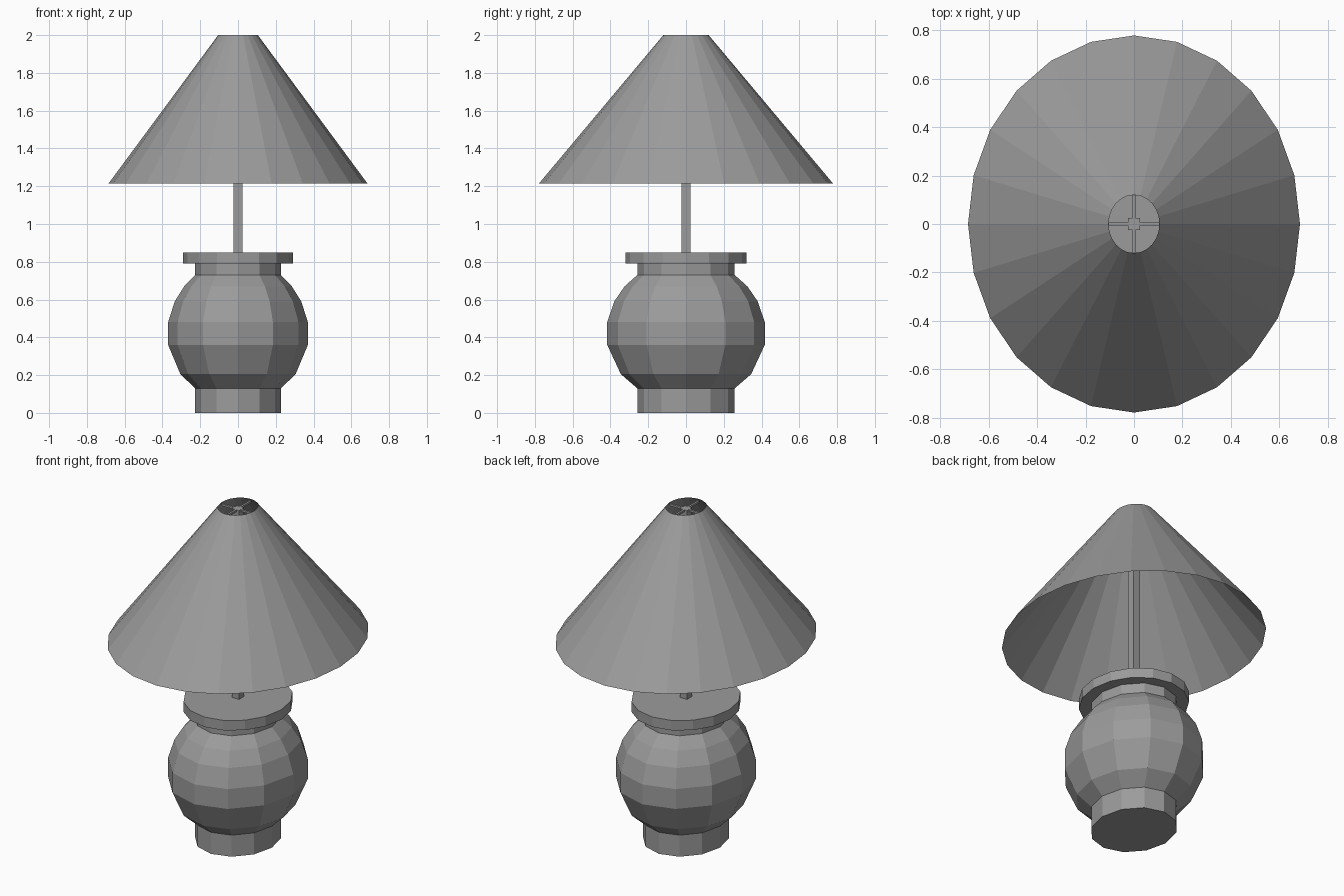
import bpy, bmesh
from math import cos, sin, pi

if "Cube" in bpy.data.objects:
    bpy.data.objects.remove(bpy.data.objects["Cube"])

# Dark grey used on every part
dark_grey = bpy.data.materials.new("dark_grey")
dark_grey.diffuse_color = (0.33, 0.33, 0.33, 1)
dark_grey.use_nodes = True
dark_grey.node_tree.nodes["Principled BSDF"].inputs["Base Color"].default_value = dark_grey.diffuse_color


def make_object(name, bm):
    bmesh.ops.recalc_face_normals(bm, faces=bm.faces)
    mesh = bpy.data.meshes.new(name)
    bm.to_mesh(mesh)
    bm.free()
    mesh.materials.append(dark_grey)
    obj = bpy.data.objects.new(name, mesh)
    bpy.context.collection.objects.link(obj)
    return obj


def oval_lathe(name, profile, sides, capped=True):
    """Stack oval rings given as (x radius, y radius, z)."""
    bm = bmesh.new()
    rings = []
    for rx, ry, z in profile:
        angles = [2 * pi * i / sides for i in range(sides)]
        rings.append([bm.verts.new((rx * cos(a), ry * sin(a), z)) for a in angles])
    for low, high in zip(rings, rings[1:]):
        for i in range(sides):
            j = (i + 1) % sides
            bm.faces.new((low[i], low[j], high[j], high[i]))
    if capped:
        bm.faces.new(rings[0])
        bm.faces.new(rings[-1])
    return make_object(name, bm)


def box(name, size, centre):
    bm = bmesh.new()
    bmesh.ops.create_cube(bm, size=1)
    bmesh.ops.scale(bm, vec=size, verts=bm.verts)
    bmesh.ops.translate(bm, vec=centre, verts=bm.verts)
    return make_object(name, bm)


# Foot, round belly and neck in one low-poly vase
oval_lathe("vase_body", [
    (0.227, 0.258, 0.00), (0.227, 0.258, 0.13), (0.305, 0.345, 0.205),
    (0.37, 0.417, 0.36), (0.37, 0.417, 0.48), (0.335, 0.38, 0.59),
    (0.285, 0.325, 0.67), (0.227, 0.258, 0.73), (0.227, 0.258, 0.79)], 12)

# Flat lid
oval_lathe("lid", [(0.29, 0.32, 0.79), (0.29, 0.32, 0.85)], 16)

# Square stem
box("stem", (0.048, 0.048, 1.14), (0, 0, 1.42))

# Open cone shade
oval_lathe("lamp_shade", [(0.685, 0.778, 1.215), (0.105, 0.12, 2.0)], 24, capped=False)

# Thin arms joining stem to shade
for side in (-1, 1):
    box("shade_arm_x", (0.09, 0.012, 0.012), (side * 0.063, 0, 1.984))
    box("shade_arm_y", (0.012, 0.10, 0.012), (0, side * 0.072, 1.984))
